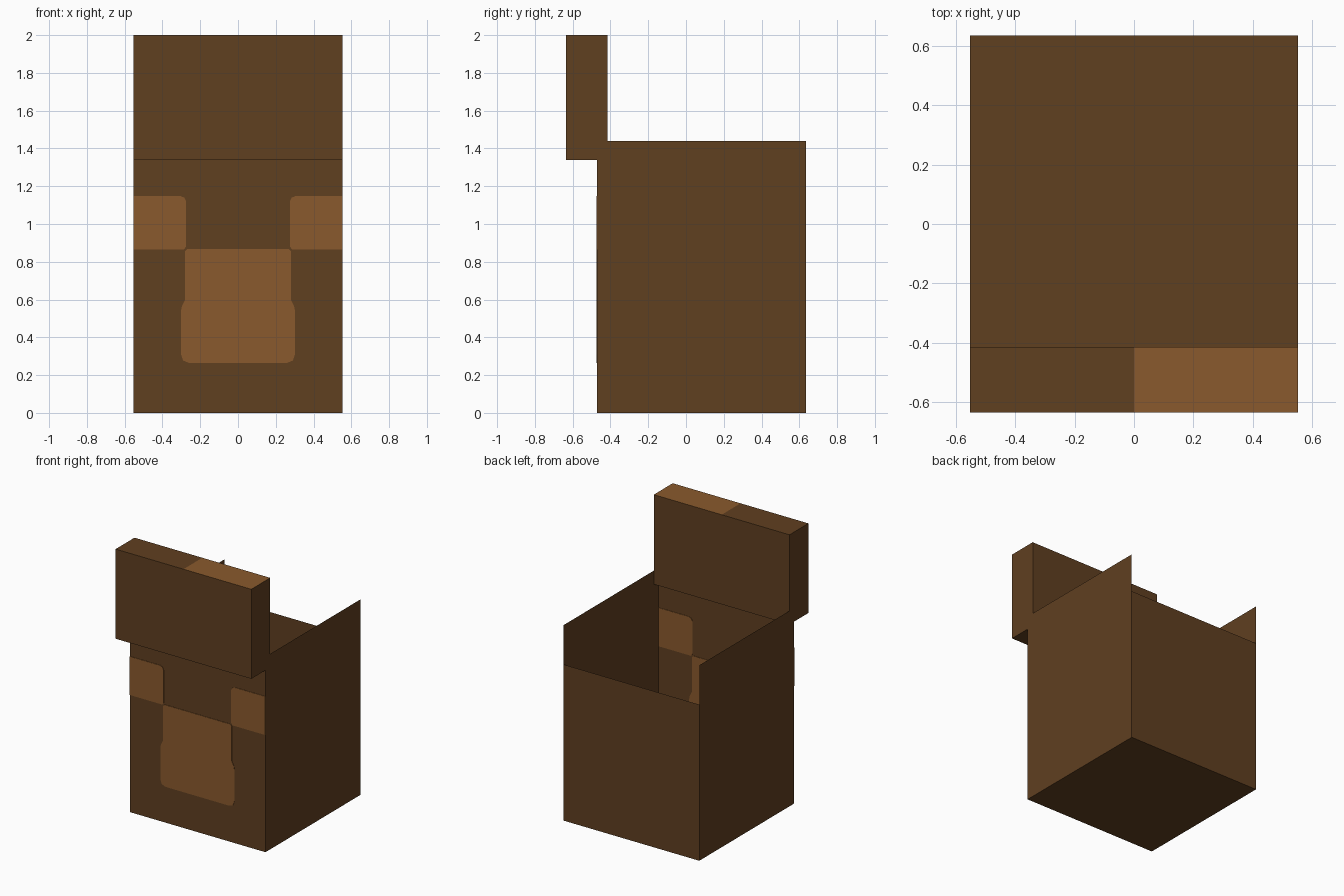
import bpy
import bmesh

cube = bpy.data.objects.get("Cube")
if cube:
    bpy.data.objects.remove(cube, do_unlink=True)

HALF_W, FRONT, BACK = 0.553, -0.47, 0.635
SIDE_TOP, BACK_TOP = 1.44, 1.15


def make_material(name, rgb):
    mat = bpy.data.materials.new(name)
    mat.use_nodes = True
    color = (*rgb, 1.0)
    mat.diffuse_color = color
    mat.node_tree.nodes["Principled BSDF"].inputs["Base Color"].default_value = color
    return mat


dark = make_material("dark brown", (0.117, 0.050, 0.0145))
light = make_material("light brown", (0.254, 0.102, 0.026))


def add_object(name, bm, *mats):
    mesh = bpy.data.meshes.new(name)
    bm.to_mesh(mesh)
    bm.free()
    for mat in mats:
        mesh.materials.append(mat)
    obj = bpy.data.objects.new(name, mesh)
    bpy.context.collection.objects.link(obj)
    return obj


def sheet(name, points, mat):
    bm = bmesh.new()
    bm.faces.new([bm.verts.new(p) for p in points])
    return add_object(name, bm, mat)


# Open box made of thin sheets, with a lower back wall
def wall(name, a, b, top):
    return sheet(name, [(*a, 0), (*b, 0), (*b, top), (*a, top)], dark)


front_left, front_right = (HALF_W, FRONT), (-HALF_W, FRONT)
back_left, back_right = (HALF_W, BACK), (-HALF_W, BACK)
wall("front_wall", front_right, front_left, SIDE_TOP)
wall("left_wall", front_left, back_left, SIDE_TOP)
wall("back_wall", back_left, back_right, BACK_TOP)
wall("right_wall", back_right, front_right, SIDE_TOP)
sheet("floor", [(*p, 0) for p in (front_right, back_right, back_left, front_left)], dark)

# Raised front block; the left half of its top is light
bm = bmesh.new()
bmesh.ops.create_cube(bm, size=1)
for v in bm.verts:
    v.co.x *= 2 * HALF_W
    v.co.y = -0.635 if v.co.y < 0 else -0.415
    v.co.z = 1.34 if v.co.z < 0 else 2.0
bmesh.ops.bisect_plane(bm, geom=bm.verts[:] + bm.edges[:] + bm.faces[:],
                       plane_co=(0, 0, 0), plane_no=(1, 0, 0))
bm.normal_update()
for f in bm.faces:
    f.material_index = int(f.normal.z > 0.5 and f.calc_center_median().x > 0)
add_object("front_block", bm, dark, light)


# Light patches, showing on both sides of the front wall
def patch(name, outline):
    obj = sheet(name, [(x, FRONT, z) for x, z in outline], light)
    solid = obj.modifiers.new("Thin", 'SOLIDIFY')
    solid.thickness = 0.006
    solid.offset = 0


shoulder = [(0.552, 0.864), (0.552, 1.148), (0.305, 1.148), (0.285, 1.14),
            (0.275, 1.12), (0.275, 0.88), (0.287, 0.864)]
half_belly = [(0.268, 0.868), (0.28, 0.855), (0.28, 0.6), (0.297, 0.565),
              (0.302, 0.54), (0.302, 0.31), (0.29, 0.277), (0.26, 0.265)]


def mirrored(points):
    return [(-x, z) for x, z in reversed(points)]


patch("left_shoulder_patch", list(reversed(shoulder)))
patch("right_shoulder_patch", list(reversed(mirrored(shoulder))))
patch("belly_patch", half_belly + mirrored(half_belly))
